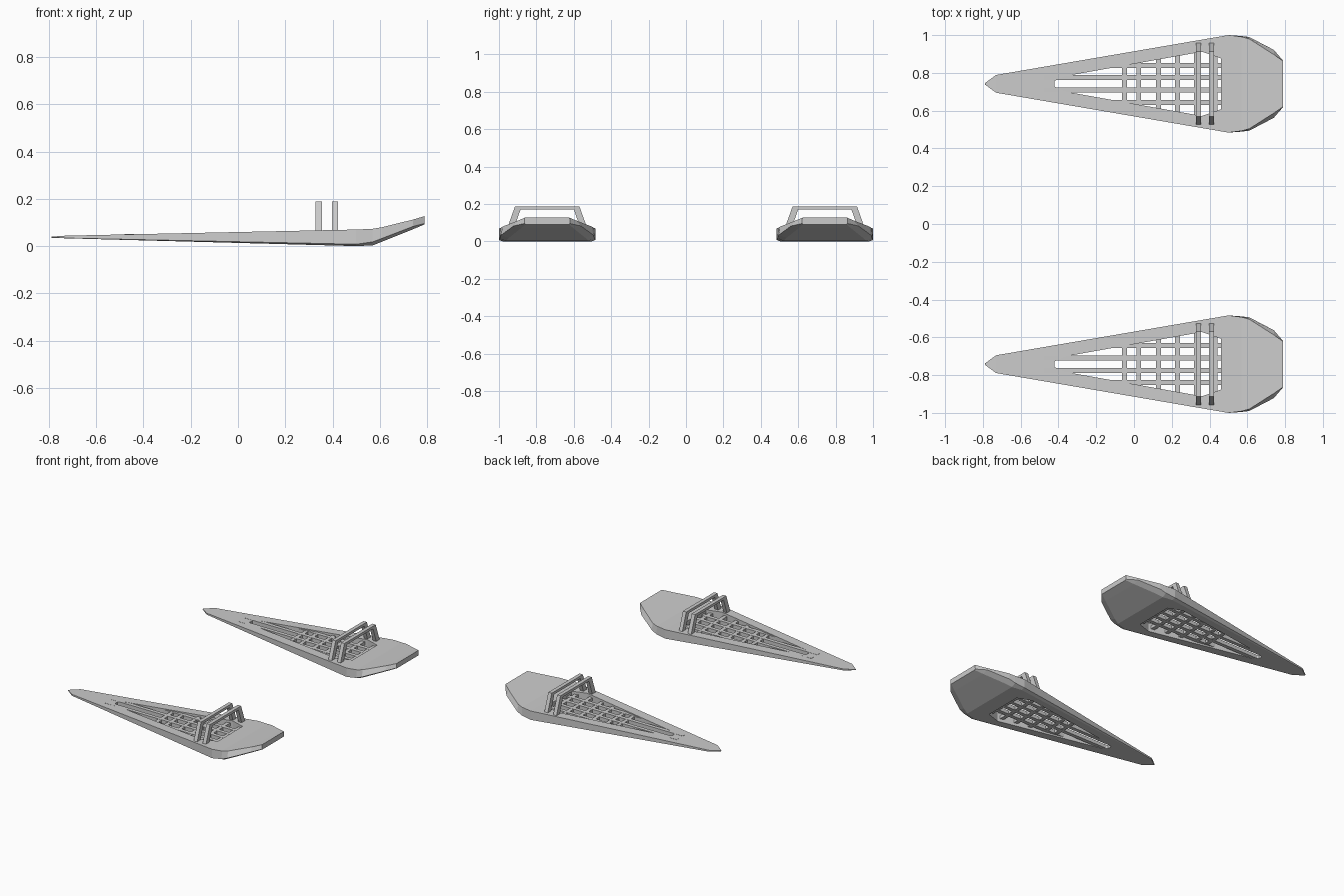
import bpy, bmesh

if "Cube" in bpy.data.objects:
    bpy.data.objects.remove(bpy.data.objects["Cube"])

CENTRE = 0.742


def make(name, verts, faces):
    mesh = bpy.data.meshes.new(name)
    mesh.from_pydata(verts, [], faces)
    bm = bmesh.new()
    bm.from_mesh(mesh)
    bmesh.ops.recalc_face_normals(bm, faces=bm.faces)
    bm.to_mesh(mesh)
    bm.free()
    ob = bpy.data.objects.new(name, mesh)
    bpy.context.collection.objects.link(ob)
    return ob


def loft(name, rings):
    n = len(rings[0])
    verts = [v for r in rings for v in r]
    faces = [list(range(n)), list(range(len(verts) - n, len(verts)))]
    for i in range(len(rings) - 1):
        for j in range(n):
            k = (j + 1) % n
            faces.append([i * n + j, i * n + k, (i + 1) * n + k, (i + 1) * n + j])
    return make(name, verts, faces)


def box(name, x0, x1, y0, y1, z0, z1):
    return loft(name, [[(x, y0, z0), (x, y1, z0), (x, y1, z1), (x, y0, z1)] for x in (x0, x1)])


# x, half widths (top, side, bottom), heights (top, side, bottom)
STATIONS = [
    (-0.79, .003, .003, .002, .040, .037, .035),
    (-0.73, .047, .047, .044, .044, .034, .033),
    (0.50, .258, .258, .235, .070, .008, .000),
    (0.57, .249, .253, .220, .073, .018, .003),
    (0.61, .238, .248, .205, .080, .033, .019),
    (0.74, .155, .180, .140, .112, .083, .071),
    (0.79, .120, .122, .115, .127, .096, .092),
]
# half outline of the opening: x, half width
HOLE = [(-0.42, .015), (-0.37, .040), (0.36, .170), (0.46, .135)]


def hole_width(x):
    for (xa, wa), (xb, wb) in zip(HOLE, HOLE[1:]):
        if xa <= x <= xb:
            return wa + (wb - wa) * (x - xa) / (xb - xa)


for side, sign in (("left", 1), ("right", -1)):
    cy = CENTRE * sign

    # upturned frame with a tapered opening
    rings = []
    for x, t, w, b, zt, zm, zb in STATIONS:
        half = [(t, zt), (w, zm), (b, zb)]
        rings.append([(x, cy + y, z) for y, z in half] +
                     [(x, cy - y, z) for y, z in reversed(half)])
    frame = loft(side + "_snowshoe_frame", rings)
    outline = HOLE + [(x, -w) for x, w in reversed(HOLE)]
    cutter = loft(side + "_opening_cutter",
                  [[(x, cy + y, z) for x, y in outline] for z in (-0.1, 0.2)])
    cutter.hide_render = True
    mod = frame.modifiers.new("opening", "BOOLEAN")
    mod.operation = "DIFFERENCE"
    mod.solver = "EXACT"
    mod.object = cutter
    deps = bpy.context.evaluated_depsgraph_get()
    cut_mesh = bpy.data.meshes.new_from_object(frame.evaluated_get(deps))
    frame.modifiers.clear()
    frame.data = cut_mesh
    bpy.data.objects.remove(cutter)

    # lattice: long slats, then cross slats
    for i, (off, start) in enumerate([(-.098, -.13), (-.033, -.48), (.033, -.48), (.098, -.13)]):
        box(f"{side}_long_slat_{i}", start, 0.48,
            cy + off - .013, cy + off + .013, .026, .051)
    for i, x in enumerate((-.05, .025, .13, .23, .33, .43)):
        w = hole_width(x) + .02
        box(f"{side}_cross_slat_{i}", x - .013, x + .013, cy - w, cy + w, .027, .050)

    # binding straps: flat-topped arches
    arch = [(-.218, .06), (-.172, .188), (.172, .188), (.218, .06),
            (.181, .06), (.143, .170), (-.143, .170), (-.181, .06)]
    for i, x in enumerate((.342, .410)):
        verts = [(xx, cy + y, z) for xx in (x - .013, x + .013) for y, z in arch]
        faces = [[0, 1, 6, 7], [1, 2, 5, 6], [2, 3, 4, 5]]
        faces += [[v + 8 for v in f] for f in faces]
        faces += [[j, (j + 1) % 8, (j + 1) % 8 + 8, j + 8] for j in range(8)]
        make(f"{side}_binding_strap_{i}", verts, faces)
